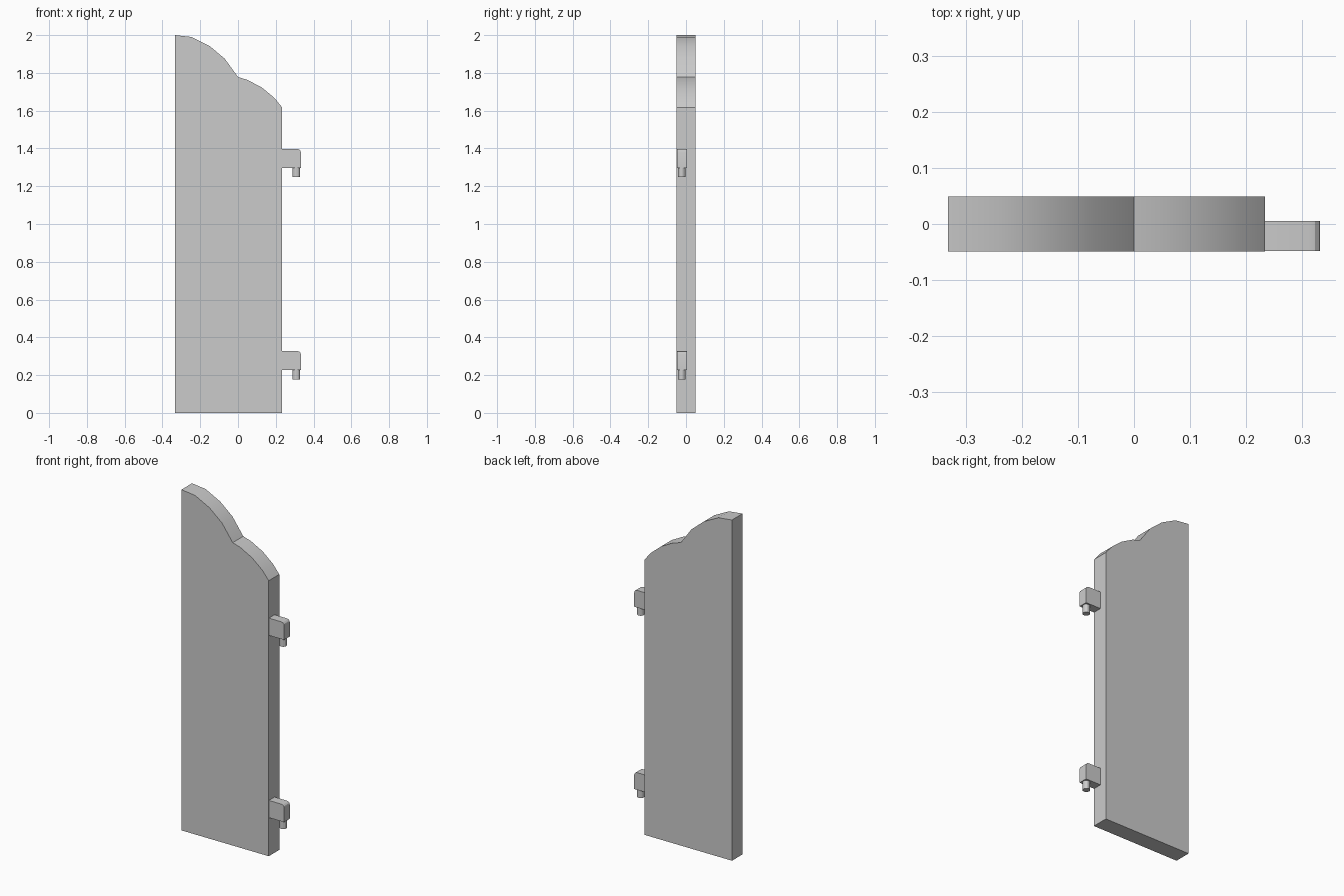
import bpy, bmesh, math

if "Cube" in bpy.data.objects:
    bpy.data.objects.remove(bpy.data.objects["Cube"])


def extruded(name, outline, y0, y1):
    """Solid made by extruding an (x, z) outline from y0 to y1."""
    bm = bmesh.new()
    face = bm.faces.new([bm.verts.new((x, y0, z)) for x, z in outline])
    grown = bmesh.ops.extrude_face_region(bm, geom=[face])["geom"]
    for v in grown:
        if isinstance(v, bmesh.types.BMVert):
            v.co.y = y1
    bmesh.ops.recalc_face_normals(bm, faces=bm.faces)
    mesh = bpy.data.meshes.new(name)
    bm.to_mesh(mesh)
    bm.free()
    obj = bpy.data.objects.new(name, mesh)
    bpy.context.collection.objects.link(obj)
    smooth(obj)
    return obj


def smooth(obj):
    bpy.ops.object.select_all(action='DESELECT')
    obj.select_set(True)
    bpy.context.view_layer.objects.active = obj
    bpy.ops.object.shade_smooth_by_angle(angle=math.radians(25))


LEFT, RIGHT, HALF = -0.333, 0.234, 0.049

# Shutter panel with a two-scallop top
big_scallop = [(LEFT, 2.0), (-0.245, 1.99), (-0.15, 1.942), (-0.07, 1.875)]
small_scallop = [(0.0, 1.778), (0.05, 1.763), (0.127, 1.722), (0.192, 1.668), (RIGHT, 1.617)]
extruded("shutter_panel",
         [(RIGHT, 0), (LEFT, 0)] + big_scallop + small_scallop, -HALF, HALF)

# Hinge knuckles with a rounded outer top corner, each with a hanging pin
for label, top in (("upper", 1.397), ("lower", 0.327)):
    low, outer, r = top - 0.101, 0.333, 0.018
    corner = [(outer - r + r * math.sin(a), top - r + r * math.cos(a))
              for a in (math.radians(d) for d in (0, 30, 60, 90))]
    extruded(label + "_hinge_block",
             [(RIGHT, low), (RIGHT, top)] + corner + [(outer, low)], -0.048, 0.005)

    bpy.ops.mesh.primitive_cylinder_add(vertices=12, radius=0.02, depth=0.058,
                                        location=(0.309, -0.022, low - 0.019))
    pin = bpy.context.object
    pin.name = label + "_hinge_pin"
    smooth(pin)
    pin.select_set(False)
